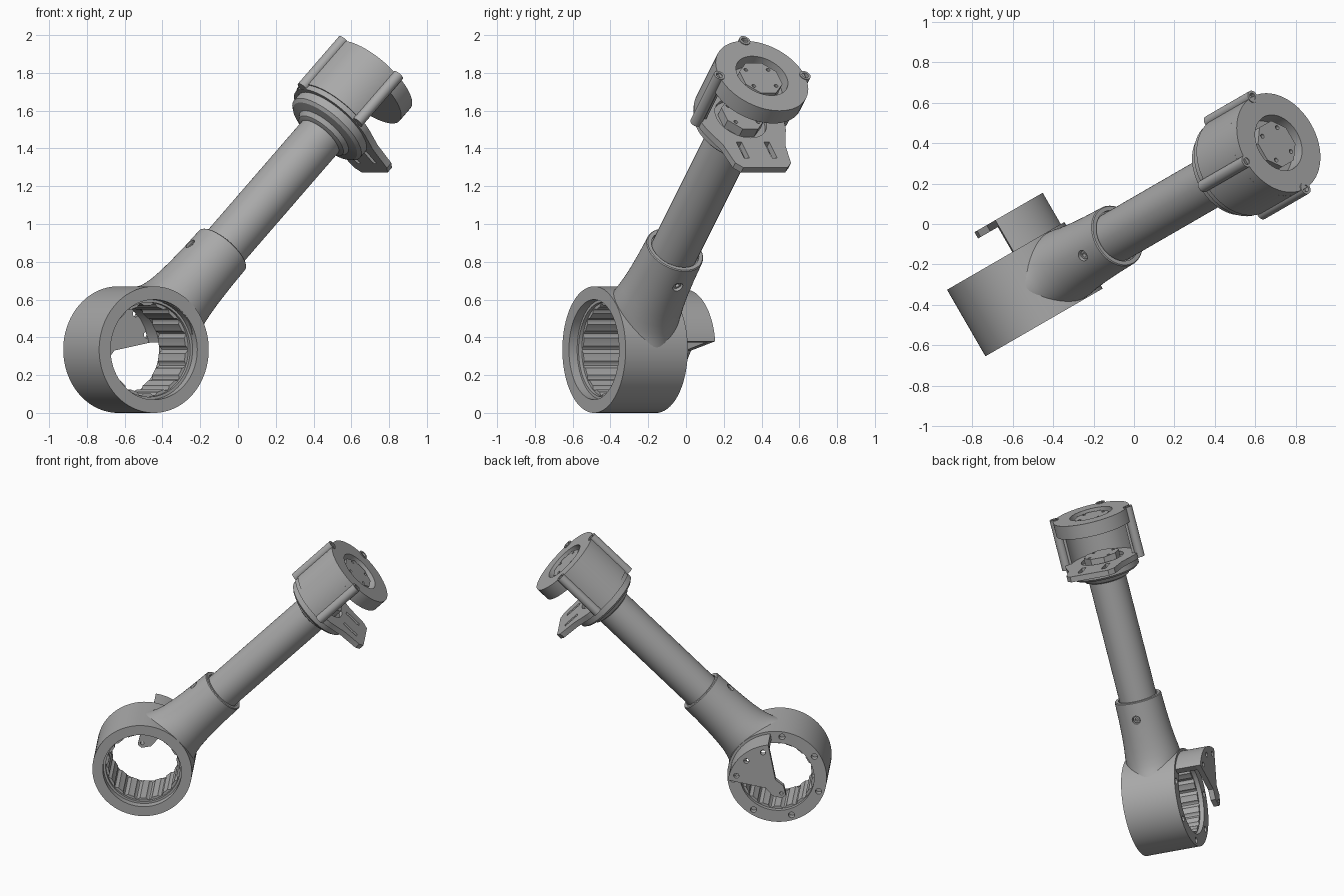
import bpy, bmesh
from math import cos, sin, pi, radians, sqrt
from mathutils import Matrix, Vector

cube = bpy.data.objects.get("Cube")
if cube:
    bpy.data.objects.remove(cube)

grey = bpy.data.materials.new("plain grey")
grey.use_nodes = True
grey.diffuse_color = (0.4, 0.4, 0.4, 1)
grey.node_tree.nodes["Principled BSDF"].inputs["Base Color"].default_value = (0.4, 0.4, 0.4, 1)

# Frames: the ring lies across the heading, the arm rises at 45 degrees along it
heading = Vector((cos(pi / 6), sin(pi / 6), 0))
back = Vector((-sin(pi / 6), cos(pi / 6), 0))
up = Vector((0, 0, 1))
centre = Vector((-0.54, -0.3225, 0.335))


def frame(x, y, z):
    m = Matrix((x, y, z)).transposed().to_4x4()
    m.translation = centre
    return m


RING = frame(heading, up, back)
ARM = frame((heading - up).normalized(), back, (heading + up).normalized())
SIDE = ARM @ Matrix.Rotation(pi / 2, 4, 'Y')
parts = []


def circle(r, h, x=0, y=0, n=64, ry=None, turn=0):
    ry = r if ry is None else ry
    return [(x + r * cos(2 * pi * i / n + turn), y + ry * sin(2 * pi * i / n + turn), h)
            for i in range(n)]


def level(points, h):
    return [(p[0], p[1], h) for p in points]


def arc(r, start, end, n=24):
    angles = [radians(start + (end - start) * i / n) for i in range(n + 1)]
    return [(r * cos(a), r * sin(a)) for a in angles]


def loft(name, space, rings, hollow=False):
    """Skin matching loops; capped at both ends, or joined into a hollow ring."""
    bm = bmesh.new()
    loops = [[bm.verts.new(space @ Vector(p)) for p in ring] for ring in rings]
    n = len(loops[0])
    pairs = list(zip(loops, loops[1:]))
    if hollow:
        pairs.append((loops[-1], loops[0]))
    else:
        bm.faces.new(loops[0])
        bm.faces.new(loops[-1])
    for a, b in pairs:
        for i in range(n):
            j = (i + 1) % n
            bm.faces.new((a[i], a[j], b[j], b[i]))
    bmesh.ops.recalc_face_normals(bm, faces=bm.faces)
    mesh = bpy.data.meshes.new(name)
    bm.to_mesh(mesh)
    bm.free()
    mesh.materials.append(grey)
    obj = bpy.data.objects.new(name, mesh)
    bpy.context.scene.collection.objects.link(obj)
    parts.append(obj)
    return obj


def prism(name, space, outline, h0, h1):
    return loft(name, space, [level(outline, h0), level(outline, h1)])


def lathe(name, space, profile, hollow=False, n=64):
    return loft(name, space, [circle(r, h, n=n) for r, h in profile], hollow)


def rod(name, space, x, y, h0, h1, r, hole):
    """Round pin with a blind hole in its upper end."""
    steps = [(r, h0), (r, h1), (hole, h1), (hole, h1 - 0.025)]
    return loft(name, space, [circle(a, h, x, y, 24) for a, h in steps])


def drill(space, x, y, h0, h1, r):
    return loft("cutter", space, [circle(r, h, x, y, 24) for h in (h0, h1)])


def cut(target, cutters):
    for c in cutters:
        c.hide_render = True
        mod = target.modifiers.new("cut", 'BOOLEAN')
        mod.operation, mod.solver, mod.object = 'DIFFERENCE', 'EXACT', c
    bpy.context.view_layer.update()
    deps = bpy.context.evaluated_depsgraph_get()
    mesh = bpy.data.meshes.new_from_object(target.evaluated_get(deps))
    target.modifiers.clear()
    target.data = mesh
    for c in cutters:
        parts.remove(c)
        bpy.data.objects.remove(c)


# Bearing ring with a stepped bore and seven screw holes in its back
ring = lathe("bearing_ring", RING, [(0.335, -0.19), (0.335, 0.19), (0.25, 0.19),
                                    (0.25, -0.14), (0.265, -0.14), (0.265, -0.19)], True, 96)
cut(ring, [drill(RING, 0.297 * cos(a), 0.297 * sin(a), 0.15, 0.25, 0.021)
           for a in (pi / 4 + 2 * pi * k / 7 for k in range(7))])

# Ribbed liner
ribs = []
for x, y, _ in circle(1, 0, n=216):
    i = len(ribs)
    r = 0.233 + 0.014 * max(0, cos(2 * pi * i / 12))
    ribs.append((x * r, y * r))
shell = circle(0.253, 0, n=216)
loft("ribbed_liner", RING, [level(shell, -0.12), level(shell, 0.16),
                            level(ribs, 0.16), level(ribs, -0.12)], True)

# Back bracket: curved wall and plate
wall = arc(0.318, 8, 82) + arc(0.272, 82, 8)
prism("bracket_wall", RING, wall, 0.18, 0.34)
edge = [(-0.005, 0.06), (-0.06, 0.015), (-0.075, -0.05)]
outline = arc(0.318, 8, 82) + edge + [(y, x) for x, y in reversed(edge)]
plate = prism("bracket_plate", RING, outline, 0.333, 0.369)
holes = [drill(RING, *p, 0.32, 0.4, 0.018) for p in arc(0.27, 17, 73, 2)]
cut(plate, holes + [drill(RING, -0.045, -0.04, 0.32, 0.4, 0.012)])

# Flared sleeve between the ring and the tube
flare = [(0.235, 0.235), (0.212, 0.27), (0.196, 0.31), (0.184, 0.36), (0.176, 0.42),
         (0.169, 0.5), (0.163, 0.62), (0.16, 0.745), (0.155, 0.75), (0.134, 0.75), (0.134, 0.735)]
sleeve = loft("sleeve", ARM, [circle(r, h, ry=min(r, 0.187)) for r, h in flare])
cut(sleeve, [loft("cutter", RING, [circle(0.262, -0.3), circle(0.262, 0.3)]),
             drill(SIDE, -0.63, 0, -0.25, 0.25, 0.028)])
rod("sleeve_screw_lower", SIDE, -0.63, 0, 0.1, 0.15, 0.022, 0.011)
rod("sleeve_screw_upper", SIDE @ Matrix.Rotation(pi, 4, 'X'), -0.63, 0, 0.1, 0.15, 0.022, 0.011)

# Arm tube and its collar
lathe("arm_tube", ARM, [(0.127, 0.6), (0.127, 1.66)])
lathe("collar", ARM, [(0.127, 1.59), (0.15, 1.60), (0.165, 1.625), (0.215, 1.635),
                      (0.232, 1.65), (0.232, 1.70), (0.14, 1.70)])

# Slotted mounting flange
side = [(0.36, 0.145), (0.335, 0.17), (0.2, 0.19)]
start = 70
flange_outline = ([(0.37, -0.135), (0.37, 0.135)] + side + arc(0.255, start, 360 - start, 48)
                  + [(x, -y) for x, y in reversed(side)])
flange = prism("mounting_flange", ARM, flange_outline, 1.695, 1.733)
slots = []
for y in (-0.085, 0.085):
    ends = [(x + 0.24, z + y) for x, z in [(0.06, -0.016), (0.06, 0.016), (-0.06, 0.016), (-0.06, -0.016)]]
    slots.append(prism("cutter", ARM, ends, 1.6, 1.8))
cut(flange, slots + [drill(ARM, 0, 0, 1.71, 1.8, 0.147)])

# Head: half shell, end cap and the three screw rods
shell = arc(0.262, 88, 272, 48) + arc(0.215, 272, 88, 48)
prism("head_shell", ARM, shell, 1.725, 2.0)
lathe("head_cap", ARM, [(0.262, 1.955), (0.262, 2.05), (0.147, 2.05), (0.147, 1.955)], True)
for name, angle in (("left", 90), ("upper", 180), ("right", 270)):
    a = radians(angle)
    rod("screw_rod_" + name, ARM, 0.262 * cos(a), 0.262 * sin(a), 1.70, 2.055, 0.031, 0.018)

# Drive hubs, one in the cap and one in the flange
lathe("cap_floor", ARM, [(0.15, 1.955), (0.15, 1.965)])
for name, h0, h1 in (("upper_hub", 1.96, 2.035), ("lower_hub", 1.70, 1.765)):
    hub = loft(name, ARM, [circle(0.122, h, n=8, turn=pi / 8) for h in (h0, h1)])
    cut(hub, [drill(ARM, x, y, h1 - 0.02, h1 + 0.05, 0.011)
              for x in (-0.06, 0.06) for y in (-0.068, 0.068)])

# Smooth the round faces, keep the edges sharp
bpy.ops.object.select_all(action='DESELECT')
for obj in parts:
    obj.select_set(True)
bpy.context.view_layer.objects.active = parts[0]
bpy.ops.object.shade_smooth_by_angle(angle=radians(30))
